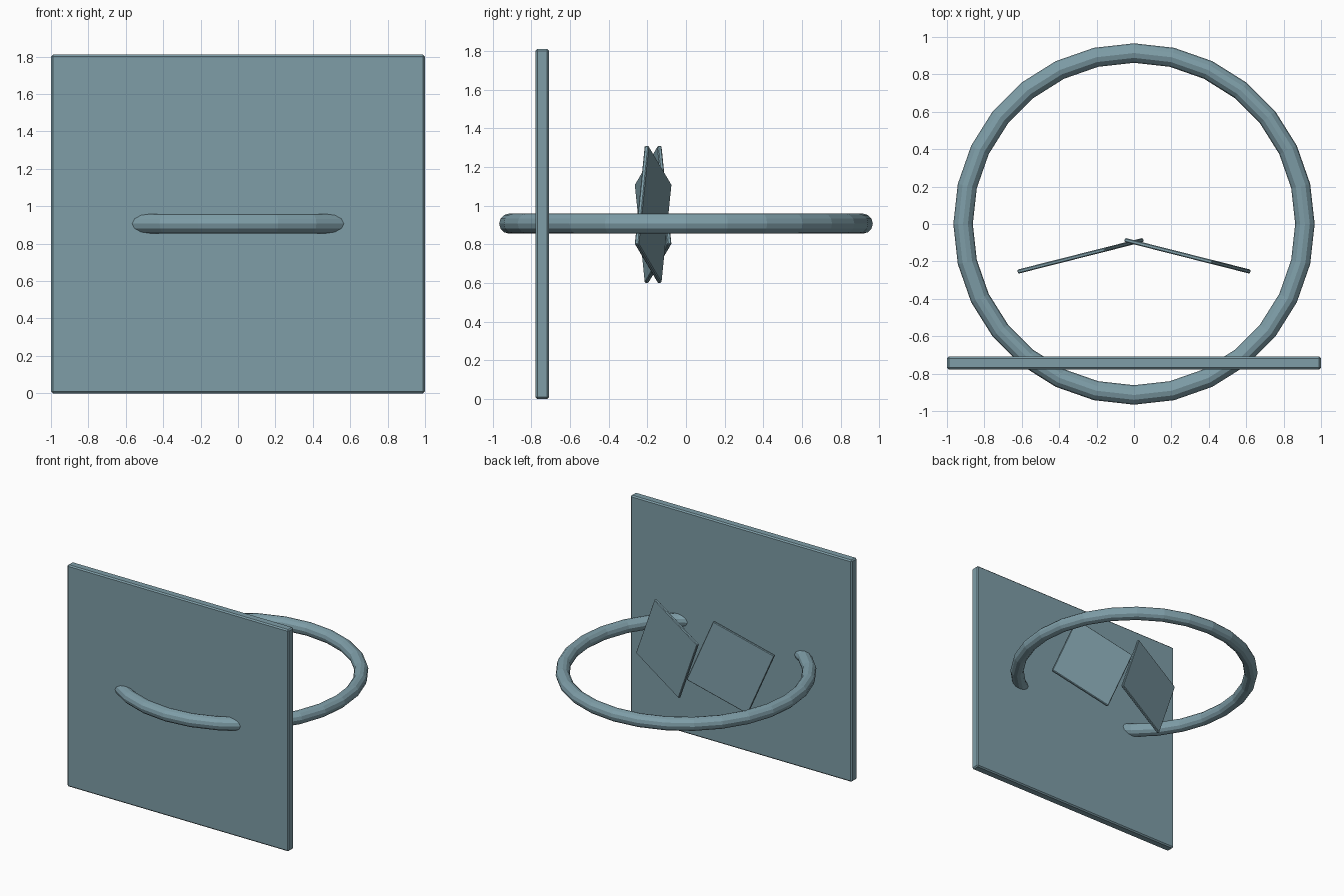
import bpy
from math import radians
from mathutils import Matrix

if "Cube" in bpy.data.objects:
    bpy.data.objects.remove(bpy.data.objects["Cube"])

# Slate blue-grey shared by every part
slate = bpy.data.materials.new("slate")
slate.diffuse_color = (0.21, 0.34, 0.39, 1)
slate.use_nodes = True
slate.node_tree.nodes["Principled BSDF"].inputs["Base Color"].default_value = slate.diffuse_color


def slab(name, size, centre, yaw=0, roll=0, bevel=0.008):
    """Thin box with chamfered edges, rolled in its own plane then yawed."""
    bpy.ops.mesh.primitive_cube_add(size=1)
    ob = bpy.context.object
    ob.name = name
    ob.data.transform(Matrix.Diagonal((*size, 1)))
    ob.data.materials.append(slate)
    ob.matrix_world = (Matrix.Translation(centre)
                       @ Matrix.Rotation(radians(yaw), 4, 'Z')
                       @ Matrix.Rotation(radians(roll), 4, 'Y'))
    mod = ob.modifiers.new("chamfer", 'BEVEL')
    mod.width = bevel
    mod.segments = 1
    return ob


# Large upright panel at the front
slab("front_panel", (2.0, 0.07, 1.81), (0, -0.743, 0.905), bevel=0.01)

# Horizontal ring passing through the panel
bpy.ops.mesh.primitive_torus_add(major_radius=0.914, minor_radius=0.052,
                                 major_segments=28, minor_segments=12,
                                 location=(0, 0, 0.907))
ring = bpy.context.object
ring.name = "ring"
ring.data.materials.append(slate)

# Two small plates angled to each other, both leaning the same way
for side, label in ((-1, "left"), (1, "right")):
    slab(label + "_plate", (0.525, 0.022, 0.553), (side * 0.286, -0.17, 0.955),
         yaw=-side * 14.2, roll=-22.5, bevel=0.005)
